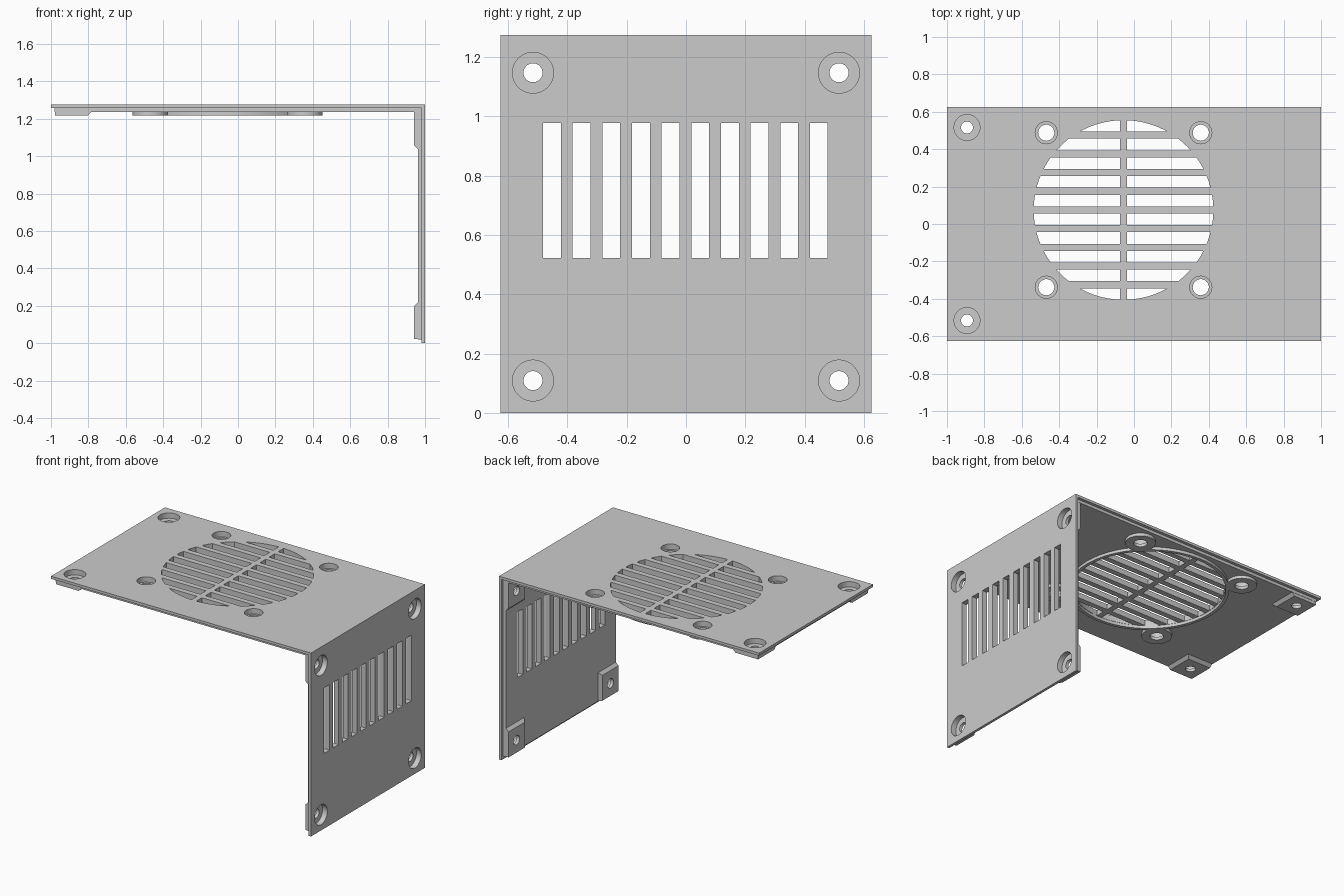
import bpy, bmesh
from math import sin, cos, asin, acos, pi, radians

cube = bpy.data.objects.get("Cube")
if cube:
    bpy.data.objects.remove(cube, do_unlink=True)

H, HALF_Y = 1.275, 0.626          # overall height, half depth
SKIN, PLATE, BOSS = 0.018, 0.038, 0.058   # depths below the outer surface
FAN_X, FAN_Y, FAN_R = -0.056, 0.075, 0.48
SCREW_Y, SCREW_X, SCREW_Z = 0.516, -0.893, (0.109, 1.147)
EARS = [(FAN_X + sx * 0.413, FAN_Y + sy * 0.413) for sx in (-1, 1) for sy in (-1, 1)]

grey = bpy.data.materials.new("light grey")
grey.use_nodes = True
grey.diffuse_color = (0.6, 0.6, 0.6, 1)
grey.node_tree.nodes["Principled BSDF"].inputs["Base Color"].default_value = (0.6, 0.6, 0.6, 1)


def place(axis, p, d):
    return {"x": (d, p[0], p[1]), "y": (p[0], d, p[1]), "z": (p[0], p[1], d)}[axis]


def prism(bm, pts, axis, lo, hi, end_pts=None):
    """Loft an outline along an axis, optionally to a second outline."""
    a = [bm.verts.new(place(axis, p, lo)) for p in pts]
    b = [bm.verts.new(place(axis, p, hi)) for p in (end_pts or pts)]
    bm.faces.new(a)
    bm.faces.new(b[::-1])
    for i in range(len(a)):
        j = (i + 1) % len(a)
        bm.faces.new((a[j], a[i], b[i], b[j]))


def circle(cx, cy, r, n=48):
    return [(cx + r * cos(2 * pi * i / n), cy + r * sin(2 * pi * i / n)) for i in range(n)]


def rect(x0, x1, y0, y1):
    return [(x0, y0), (x1, y0), (x1, y1), (x0, y1)]


def bent(off, inset, depth):
    """L-shaped side outline of a bent sheet."""
    return [(-1 + inset, H - off), (1 - off, H - off), (1 - off, inset),
            (1 - depth, inset), (1 - depth, H - depth), (-1 + inset, H - depth)]


def make(name, bm):
    bmesh.ops.recalc_face_normals(bm, faces=bm.faces)
    mesh = bpy.data.meshes.new(name)
    bm.to_mesh(mesh)
    bm.free()
    mesh.materials.append(grey)
    ob = bpy.data.objects.new(name, mesh)
    bpy.context.scene.collection.objects.link(ob)
    return ob


def combine(target, tool, operation):
    """Apply a boolean and discard the tool."""
    mod = target.modifiers.new(operation, "BOOLEAN")
    mod.operation, mod.solver, mod.object = operation, "EXACT", tool
    bpy.context.view_layer.update()
    dg = bpy.context.evaluated_depsgraph_get()
    mesh = bpy.data.meshes.new_from_object(target.evaluated_get(dg))
    target.modifiers.clear()
    target.data = mesh
    bpy.data.objects.remove(tool, do_unlink=True)


# Outer skin and the inset liner behind it
bm = bmesh.new()
prism(bm, bent(0, 0, SKIN), "y", -HALF_Y, HALF_Y)
cover = make("vent_cover", bm)
bm = bmesh.new()
prism(bm, bent(0.008, 0.02, PLATE), "y", 0.02 - HALF_Y, HALF_Y - 0.02)
combine(cover, make("liner", bm), "UNION")

# Chamfered screw bosses in the corners
bm = bmesh.new()
W, C, ROOT = 0.09, 0.03, BOSS - 0.03
for s in (-1, 1):
    y_in, y_out = s * (SCREW_Y - W), s * (HALF_Y - 0.022)
    y_root = y_in - s * C
    prism(bm, rect(-0.978, SCREW_X + W, y_in, y_out), "z", H - BOSS, H - ROOT,
          rect(-0.978, SCREW_X + W + C, y_root, y_out))
    z = SCREW_Z[0] + W
    prism(bm, rect(y_in, y_out, 0.022, z), "x", 1 - BOSS, 1 - ROOT,
          rect(y_root, y_out, 0.022, z + C))
    z = SCREW_Z[1] - W
    prism(bm, rect(y_in, y_out, z, H - ROOT), "x", 1 - BOSS, 1 - ROOT,
          rect(y_root, y_out, z - C, H - ROOT))
combine(cover, make("screw_bosses", bm), "UNION")

# Fan ring with four mounting ears on the underside
bm = bmesh.new()
prism(bm, circle(FAN_X, FAN_Y, FAN_R + 0.024, 96), "z", H - BOSS, H - 0.026)
ring = make("fan_ring", bm)
bm = bmesh.new()
for x, y in EARS:
    prism(bm, circle(x, y, 0.095), "z", H - BOSS, H - 0.026)
combine(ring, make("ears", bm), "UNION")
bm = bmesh.new()
prism(bm, circle(FAN_X, FAN_Y, FAN_R + 0.002, 96), "z", H - 0.1, H + 0.1)
combine(ring, make("ring_bore", bm), "DIFFERENCE")
combine(cover, ring, "UNION")

# Fan grille openings: strips of a disc either side of a central rib
bm = bmesh.new()
RIB = 0.019
LIMIT = acos(RIB / FAN_R)
for k in range(-5, 5):
    y0, y1 = k * 0.1 + RIB, (k + 1) * 0.1 - RIB
    a0 = max(asin(max(y0 / FAN_R, -1)), -LIMIT)
    a1 = min(asin(min(y1 / FAN_R, 1)), LIMIT)
    arc = [a0 + (a1 - a0) * i / 10 for i in range(11)]
    half = [(FAN_R * cos(a), FAN_R * sin(a)) for a in arc]
    if k < 4:
        half.append((RIB, half[-1][1]))
    if k > -5:
        half.insert(0, (RIB, half[0][1]))
    for s in (-1, 1):
        prism(bm, [(FAN_X + s * x, FAN_Y + y) for x, y in half], "z", H - 0.1, H + 0.1)

# Side panel vent slots
for i in range(10):
    y = -0.452 + i * 0.1
    prism(bm, rect(y - 0.03, y + 0.03, 0.523, 0.978), "x", 0.9, 1.1)
combine(cover, make("vent_slots", bm), "DIFFERENCE")

# Screw holes: wide recess from outside, then the through hole
for name, r_screw, r_ear, depth in (("recesses", 0.069, 0.059, 0.037),
                                    ("through_holes", 0.032, 0.043, 0.1)):
    bm = bmesh.new()
    for s in (-1, 1):
        y = s * SCREW_Y
        prism(bm, circle(SCREW_X, y, r_screw), "z", H - depth, H + 0.05)
        for z in SCREW_Z:
            prism(bm, circle(y, z, r_screw), "x", 1 - depth, 1.05)
    for x, y in EARS:
        prism(bm, circle(x, y, r_ear), "z", H - depth, H + 0.05)
    combine(cover, make(name, bm), "DIFFERENCE")

bpy.ops.object.select_all(action="DESELECT")
cover.select_set(True)
bpy.context.view_layer.objects.active = cover
bpy.ops.object.shade_smooth_by_angle(angle=radians(30))
